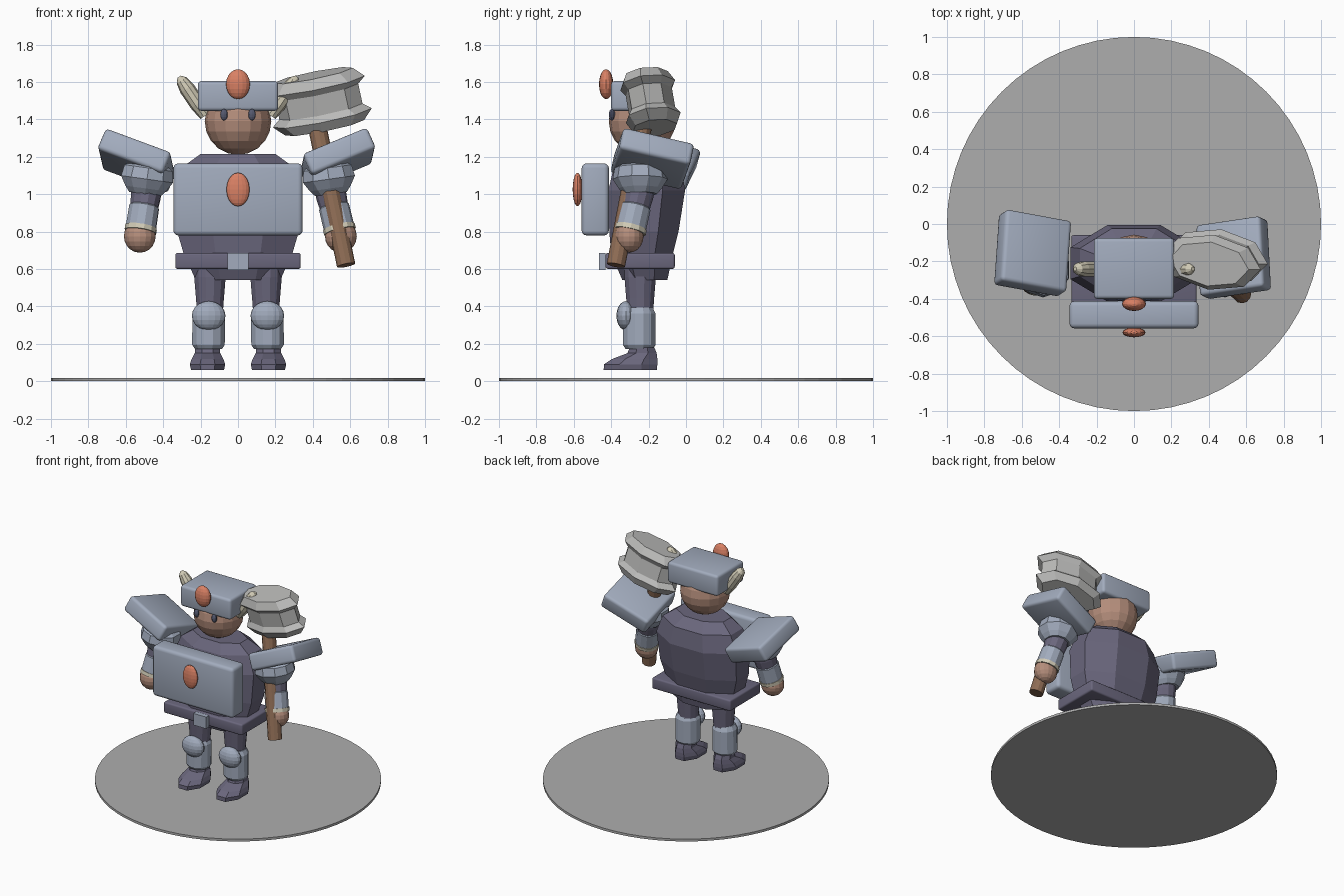
import bpy, bmesh, math
from mathutils import Matrix, Vector

if "Cube" in bpy.data.objects:
    bpy.data.objects.remove(bpy.data.objects["Cube"])


def mat(name, c):
    m = bpy.data.materials.new(name)
    m.diffuse_color = (*c, 1)
    m.use_nodes = True
    m.node_tree.nodes["Principled BSDF"].inputs["Base Color"].default_value = m.diffuse_color
    return m


STEEL = mat("blue_steel", (0.36, 0.41, 0.51))
CLOTH = mat("dark_cloth", (0.145, 0.135, 0.205))
SKIN = mat("skin", (0.46, 0.27, 0.20))
GEM = mat("orange_gem", (0.70, 0.22, 0.13))
WOOD = mat("wood", (0.27, 0.15, 0.09))
BONE = mat("bone", (0.64, 0.60, 0.47))
IRON = mat("grey_iron", (0.50, 0.50, 0.49))
EYE = mat("eye_dark", (0.09, 0.10, 0.16))
STONE = mat("base_grey", (0.42, 0.42, 0.42))


def finish(name, bm, m, matrix=None):
    if matrix is not None:
        bmesh.ops.transform(bm, matrix=matrix, verts=bm.verts)
    bmesh.ops.recalc_face_normals(bm, faces=bm.faces)
    me = bpy.data.meshes.new(name)
    bm.to_mesh(me)
    bm.free()
    me.materials.append(m)
    ob = bpy.data.objects.new(name, me)
    bpy.context.collection.objects.link(ob)
    return ob


def box(name, m, loc, size, bevel=0.0, rot=None):
    bm = bmesh.new()
    bmesh.ops.create_cube(bm, size=1)
    bmesh.ops.scale(bm, vec=size, verts=bm.verts)
    if bevel:
        bmesh.ops.bevel(bm, geom=bm.edges[:], offset=bevel, segments=3,
                        profile=0.5, affect='EDGES')
    ob = finish(name, bm, m, Matrix.Translation(loc) @ (rot or Matrix()))
    if bevel:
        ob.data.shade_smooth()
        bpy.context.view_layer.objects.active = ob
        ob.select_set(True)
        bpy.ops.object.shade_smooth_by_angle(angle=math.radians(32))
        ob.select_set(False)
    return ob


def ball(name, m, loc, radii, seg=16, rings=10):
    bm = bmesh.new()
    bmesh.ops.create_uvsphere(bm, u_segments=seg, v_segments=rings, radius=1)
    return finish(name, bm, m, Matrix.Translation(loc) @ Matrix.Diagonal((*radii, 1)))


def loft(name, m, rings, sides=8, phase=0.5, matrix=None):
    """Rings are (z, half_width, half_depth, y_centre), capped at both ends."""
    bm = bmesh.new()
    k = 1 / math.cos(math.pi / sides) if phase else 1
    loops = []
    for z, rx, ry, yc in rings:
        angles = [(i + phase) * math.tau / sides for i in range(sides)]
        loops.append([bm.verts.new((rx * k * math.cos(a), yc + ry * k * math.sin(a), z))
                      for a in angles])
    for a, b in zip(loops, loops[1:]):
        for i in range(sides):
            j = (i + 1) % sides
            bm.faces.new((a[i], a[j], b[j], b[i]))
    bm.faces.new(loops[0][::-1])
    bm.faces.new(loops[-1])
    return finish(name, bm, m, matrix)


def limb(name, m, start, end, profile, sides=12):
    """Round part along a line; profile is (fraction, radius)."""
    a, b = Vector(start), Vector(end)
    d = b - a
    rot = d.to_track_quat('Z', 'Y').to_matrix().to_4x4()
    rings = [(t * d.length, r, r, 0) for t, r in profile]
    return loft(name, m, rings, sides, 0.5, Matrix.Translation(a) @ rot)


def rotation(x, y, z):
    r = math.radians
    return (Matrix.Rotation(r(z), 4, 'Z') @ Matrix.Rotation(r(x), 4, 'X')
            @ Matrix.Rotation(r(y), 4, 'Y'))


# Round base
loft("base_disc", STONE, [(0, 1, 1, 0), (0.018, 1, 1, 0)], 64, 0)

# Torso, breastplate and belt
loft("torso", CLOTH, [(0.54, 0.225, 0.12, -0.22), (0.68, 0.29, 0.165, -0.235),
                      (0.80, 0.325, 0.185, -0.225), (1.02, 0.34, 0.205, -0.21),
                      (1.15, 0.29, 0.18, -0.205), (1.215, 0.20, 0.12, -0.215)])
box("breastplate", STEEL, (0, -0.485, 0.972), (0.69, 0.145, 0.385), 0.025)
ball("breast_gem", GEM, (0, -0.58, 1.025), (0.062, 0.026, 0.09))
box("belt", CLOTH, (0, -0.245, 0.643), (0.67, 0.37, 0.085), 0.012)
box("buckle", STEEL, (0, -0.448, 0.64), (0.11, 0.036, 0.09))

# Head and helmet
ball("head", SKIN, (0, -0.235, 1.39), (0.178, 0.178, 0.18))
box("helmet", STEEL, (0, -0.238, 1.525), (0.43, 0.325, 0.16), 0.02)
ball("helmet_gem", GEM, (0, -0.427, 1.588), (0.064, 0.038, 0.08))

for s, side in ((-1, "left"), (1, "right")):
    ball(side + "_eye", EYE, (s * 0.075, -0.395, 1.425), (0.021, 0.018, 0.031), 10, 8)
    limb(side + "_horn", BONE, (s * 0.175, -0.24, 1.42), (s * 0.315, -0.24, 1.628),
         [(0, 0.03), (0.3, 0.04), (0.7, 0.04), (0.9, 0.03), (1, 0.01)], 10)

    # Leg: thigh, shin guard, knee cap, ankle, boot
    x = s * 0.15
    limb(side + "_thigh", CLOTH, (x, -0.245, 0.38), (x, -0.245, 0.60),
         [(0, 0.07), (0.3, 0.075), (0.8, 0.084), (1, 0.084)])
    limb(side + "_shin_guard", STEEL, (s * 0.158, -0.25, 0.172), (s * 0.157, -0.25, 0.395),
         [(0, 0.072), (0.1, 0.087), (0.85, 0.087), (1, 0.07)])
    ball(side + "_knee_cap", STEEL, (s * 0.157, -0.322, 0.35), (0.09, 0.05, 0.078))
    loft(side + "_boot", CLOTH,
         [(0.06, 0.088, 0.142, -0.298), (0.09, 0.095, 0.143, -0.296),
          (0.118, 0.085, 0.122, -0.275), (0.15, 0.068, 0.078, -0.235),
          (0.18, 0.068, 0.066, -0.235)], 8, 0.5, Matrix.Translation((s * 0.163, 0, 0)))

    # Arm: shoulder cup, upper arm, forearm guard, cuff, hand
    hx = -0.525 if s < 0 else 0.55
    shoulder, hand = Vector((s * 0.482, -0.24, 1.06)), Vector((hx, -0.305, 0.78))
    limb(side + "_upper_arm", CLOTH, shoulder, hand,
         [(-0.1, 0.075), (0.25, 0.079), (0.45, 0.074), (0.6, 0.06)])
    limb(side + "_forearm_guard", STEEL, shoulder, hand,
         [(0.38, 0.062), (0.46, 0.079), (0.84, 0.08), (0.89, 0.07)])
    limb(side + "_cuff", BONE, shoulder, hand, [(0.84, 0.084), (0.93, 0.084)])
    ball(side + "_hand", SKIN, hand - Vector((0, 0, 0.005)), (0.085, 0.078, 0.088))
    loft(side + "_shoulder_cup", STEEL,
         [(-0.09, 0.085, 0.085, 0), (-0.06, 0.11, 0.11, 0), (-0.01, 0.14, 0.14, 0),
          (0.05, 0.13, 0.13, 0), (0.085, 0.08, 0.08, 0)], 10, 0.5,
         Matrix.Translation((s * 0.485, -0.245, 1.09)) @ rotation(0, -s * 8, 0))

# Shoulder slabs, raised at their outer and front edges
box("left_shoulder_slab", STEEL, (-0.542, -0.155, 1.178), (0.38, 0.40, 0.125), 0.022,
    rotation(-17, 21, -4))
box("right_shoulder_slab", STEEL, (0.533, -0.18, 1.19), (0.375, 0.39, 0.125), 0.022,
    rotation(-13, -23, 3))

# War hammer: round handle with a flanged, waisted head
limb("hammer_handle", WOOD, (0.578, -0.375, 0.62), (0.405, -0.215, 1.45),
     [(0, 0.048), (1, 0.048)])
spool = [(-0.145, 0.80), (-0.09, 1.0), (-0.055, 0.84), (0.055, 0.84), (0.09, 1.0), (0.145, 0.80)]
loft("hammer_head", IRON, [(z, 0.272 * f, 0.15 * f, 0) for z, f in spool], 8, 0,
     Matrix.Translation((0.432, -0.19, 1.495)) @ rotation(11, -11, -6))
